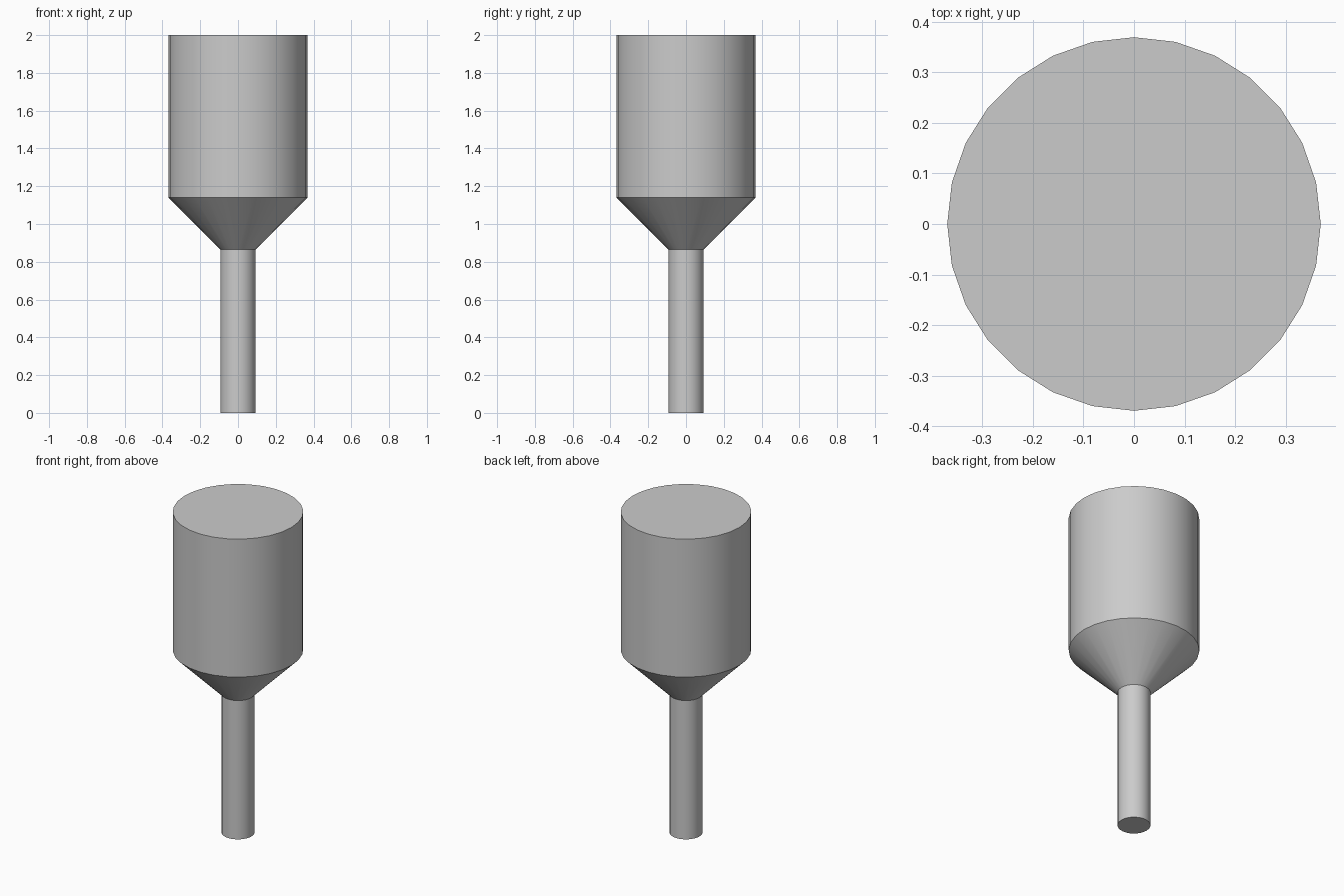
import bpy
import bmesh
import math

SIDES = 28

cube = bpy.data.objects.get("Cube")
if cube:
    bpy.data.objects.remove(cube, do_unlink=True)

# Single plain grey
grey = bpy.data.materials.new("plain_grey")
grey.use_nodes = True
colour = (0.6, 0.6, 0.6, 1.0)
grey.diffuse_color = colour
grey.node_tree.nodes["Principled BSDF"].inputs["Base Color"].default_value = colour


def lathe(name, profile):
    """Turn (radius, height) points around z and cap both ends."""
    bm = bmesh.new()
    rings = []
    for radius, z in profile:
        rings.append([bm.verts.new((radius * math.cos(math.tau * i / SIDES),
                                    radius * math.sin(math.tau * i / SIDES), z))
                      for i in range(SIDES)])
    for low, high in zip(rings, rings[1:]):
        for i in range(SIDES):
            j = (i + 1) % SIDES
            bm.faces.new((low[i], low[j], high[j], high[i]))
    bm.faces.new(rings[0][::-1])
    bm.faces.new(rings[-1])
    mesh = bpy.data.meshes.new(name)
    bm.to_mesh(mesh)
    bm.free()
    mesh.materials.append(grey)
    obj = bpy.data.objects.new(name, mesh)
    bpy.context.collection.objects.link(obj)
    bpy.ops.object.select_all(action="DESELECT")
    obj.select_set(True)
    bpy.context.view_layer.objects.active = obj
    bpy.ops.object.shade_smooth_by_angle(angle=math.radians(30))
    return obj


# Narrow shank, flared shoulder and wide head as one turned solid
lathe("stepped_pin", [(0.093, 0), (0.093, 0.865), (0.369, 1.14), (0.369, 2)])
